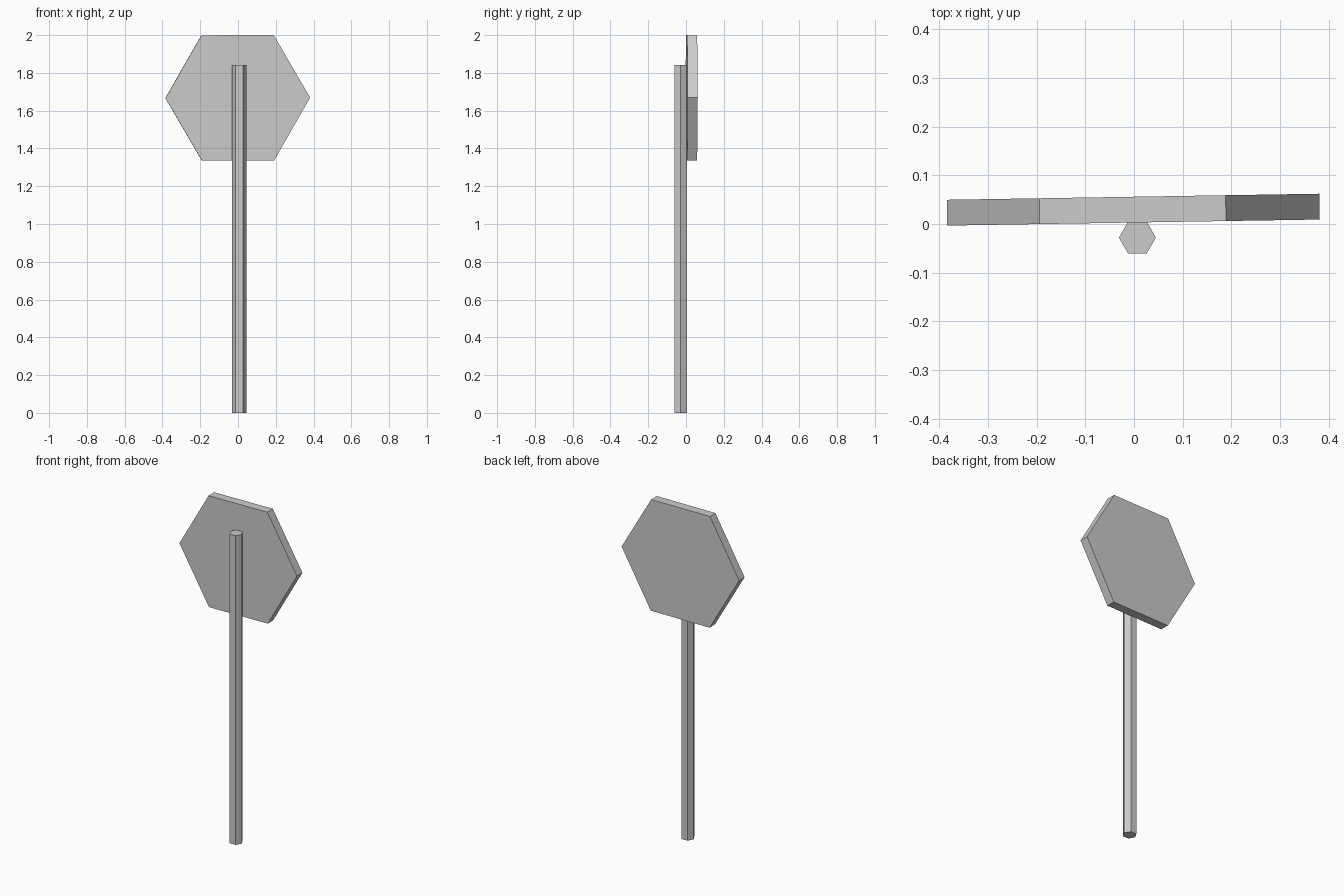
import bpy, bmesh
from math import cos, sin, pi
from mathutils import Matrix

if "Cube" in bpy.data.objects:
    bpy.data.objects.remove(bpy.data.objects["Cube"])


def hex_prism(name, radius, depth, matrix):
    """Six-sided prism along local z, with corners on the local x axis."""
    bm = bmesh.new()
    ring = [bm.verts.new((radius * cos(i * pi / 3), radius * sin(i * pi / 3), -depth / 2))
            for i in range(6)]
    base = bm.faces.new(ring)
    top = bmesh.ops.extrude_face_region(bm, geom=[base], use_keep_orig=True)
    bmesh.ops.translate(bm, vec=(0, 0, depth),
                        verts=[g for g in top["geom"] if isinstance(g, bmesh.types.BMVert)])
    bmesh.ops.recalc_face_normals(bm, faces=bm.faces)
    bmesh.ops.transform(bm, matrix=matrix, verts=bm.verts)
    mesh = bpy.data.meshes.new(name)
    bm.to_mesh(mesh)
    bm.free()
    obj = bpy.data.objects.new(name, mesh)
    bpy.context.collection.objects.link(obj)
    return obj


# Upright post
hex_prism("post", 0.038, 1.842, Matrix.Translation((0.007, -0.028, 0.921)))

# Sign plate behind the post, turned and rolled very slightly
hex_prism("sign_plate", 0.383, 0.053,
          Matrix.Translation((-0.0015, 0.0295, 1.668))
          @ Matrix.Rotation(0.0163, 4, 'Z')
          @ Matrix.Rotation(pi / 2, 4, 'X')
          @ Matrix.Rotation(0.004, 4, 'Z'))
